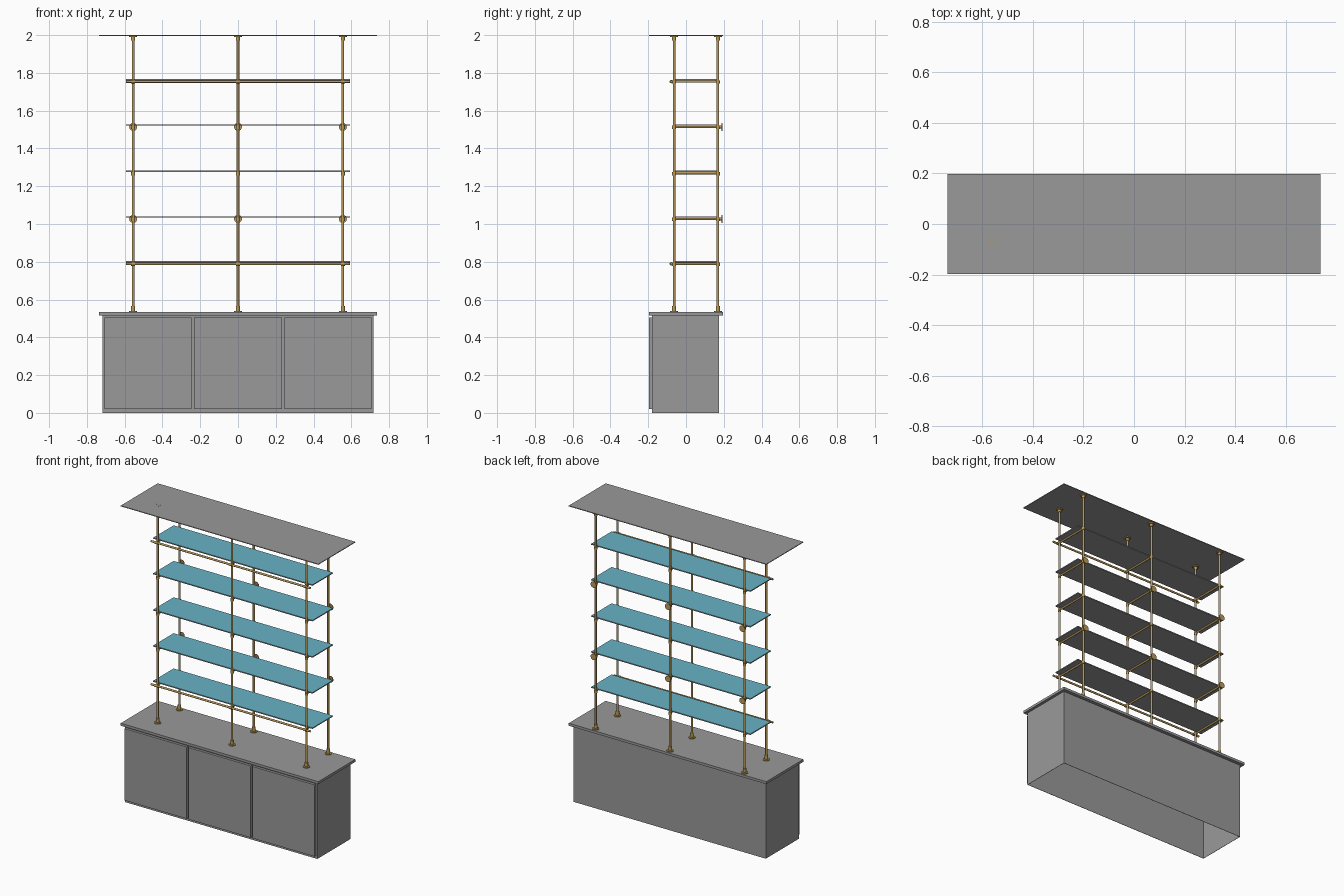
import bpy
import bmesh
from mathutils import Vector

cube = bpy.data.objects.get("Cube")
if cube:
    bpy.data.objects.remove(cube, do_unlink=True)


def material(name, rgb):
    m = bpy.data.materials.new(name)
    m.use_nodes = True
    m.diffuse_color = (*rgb, 1)
    m.node_tree.nodes["Principled BSDF"].inputs["Base Color"].default_value = (*rgb, 1)
    return m


GREY = material("grey", (0.32, 0.32, 0.32))
BLUE = material("shelf blue", (0.14, 0.45, 0.57))
BRASS = material("brass", (0.5, 0.33, 0.1))


def finish(name, bm, *mats):
    me = bpy.data.meshes.new(name)
    bm.to_mesh(me)
    bm.free()
    ob = bpy.data.objects.new(name, me)
    bpy.context.collection.objects.link(ob)
    for m in mats:
        me.materials.append(m)
    return ob


def box_mesh(lo, hi):
    lo, hi = Vector(lo), Vector(hi)
    bm = bmesh.new()
    bmesh.ops.create_cube(bm, size=1)
    for v in bm.verts:
        v.co = (lo + hi) / 2 + v.co * (hi - lo)
    return bm


def box(name, lo, hi):
    return finish(name, box_mesh(lo, hi), GREY)


def rod(name, a, b, radius, sides=16):
    """Smooth-sided round bar from a to b."""
    a, b = Vector(a), Vector(b)
    bm = bmesh.new()
    bmesh.ops.create_cone(bm, cap_ends=True, segments=sides, radius1=radius,
                          radius2=radius, depth=(b - a).length)
    rot = (b - a).to_track_quat('Z', 'Y')
    for v in bm.verts:
        v.co = (a + b) / 2 + rot @ v.co
    for f in bm.faces:
        f.smooth = len(f.verts) == 4
    for e in bm.edges:
        e.smooth = all(len(f.verts) == 4 for f in e.link_faces)
    return finish(name, bm, BRASS)


# Cabinet: hollow shell, open underneath
shell = box_mesh((-0.718, -0.18, 0), (0.718, 0.175, 0.516))
bmesh.ops.delete(shell, geom=[f for f in shell.faces if f.normal.z < -0.5],
                 context='FACES')
cabinet = finish("cabinet_body", shell, GREY)
wall = cabinet.modifiers.new("wall", 'SOLIDIFY')
wall.thickness = 0.003
wall.offset = -1

# Doors, counter and canopy
for i, (x0, x1) in enumerate([(-0.708, -0.245), (-0.233, 0.233), (0.245, 0.708)]):
    box(f"door_{i + 1}", (x0, -0.197, 0.02), (x1, -0.18, 0.504))
box("countertop", (-0.737, -0.197, 0.516), (0.737, 0.197, 0.533))
box("canopy", (-0.737, -0.197, 1.995), (0.737, 0.197, 2))

POSTS_X = (-0.555, 0, 0.555)
FRONT, BACK = -0.063, 0.169
SHELVES = (0.803, 1.041, 1.283, 1.528, 1.768)

# Posts with foot and head flanges
for x in POSTS_X:
    for y in (FRONT, BACK):
        rod("post", (x, y, 0.533), (x, y, 1.995), 0.007)
        rod("foot_flange", (x, y, 0.533), (x, y, 0.539), 0.021, 24)
        rod("foot_sleeve", (x, y, 0.539), (x, y, 0.565), 0.011)
        rod("head_flange", (x, y, 1.989), (x, y, 1.995), 0.021, 24)
        rod("head_sleeve", (x, y, 1.972), (x, y, 1.989), 0.011)

# Screw tips showing through the canopy
for dx in (-0.012, 0.012):
    for dy in (-0.011, 0.011):
        p = Vector((POSTS_X[0] + dx, FRONT + dy, 1.99))
        rod("screw_tip", p, p + Vector((0, 0, 0.0105)), 0.003, 8)

# Shelves with blue tops, carried on arms between the posts
for i, top in enumerate(SHELVES):
    bm = box_mesh((-0.594, -0.055, top - 0.007), (0.594, 0.162, top))
    for f in bm.faces:
        f.material_index = 1 if f.normal.z > 0.5 else 0
    finish(f"shelf_{i + 1}", bm, GREY, BLUE)
    z = top - 0.014
    outer = i in (0, 4)
    for x in POSTS_X:
        rod("shelf_arm", (x, FRONT - (0.014 if outer else 0), z), (x, BACK, z), 0.006)
        for y in (FRONT, BACK):
            rod("arm_collar", (x, y, z - 0.011), (x, y, z + 0.007), 0.0105)
        # Round wall fixings behind two of the levels
        if i in (1, 3):
            rod("wall_stub", (x, BACK, z), (x, 0.19, z), 0.008)
            rod("wall_flange", (x, 0.188, z), (x, 0.194, z), 0.021, 24)
    # Front rails on the lowest and highest levels
    if outer:
        rod("front_rail", (-0.594, -0.078, z), (0.594, -0.078, z), 0.0065)
        for x in POSTS_X:
            rod("rail_collar", (x - 0.01, -0.078, z), (x + 0.01, -0.078, z), 0.009)
